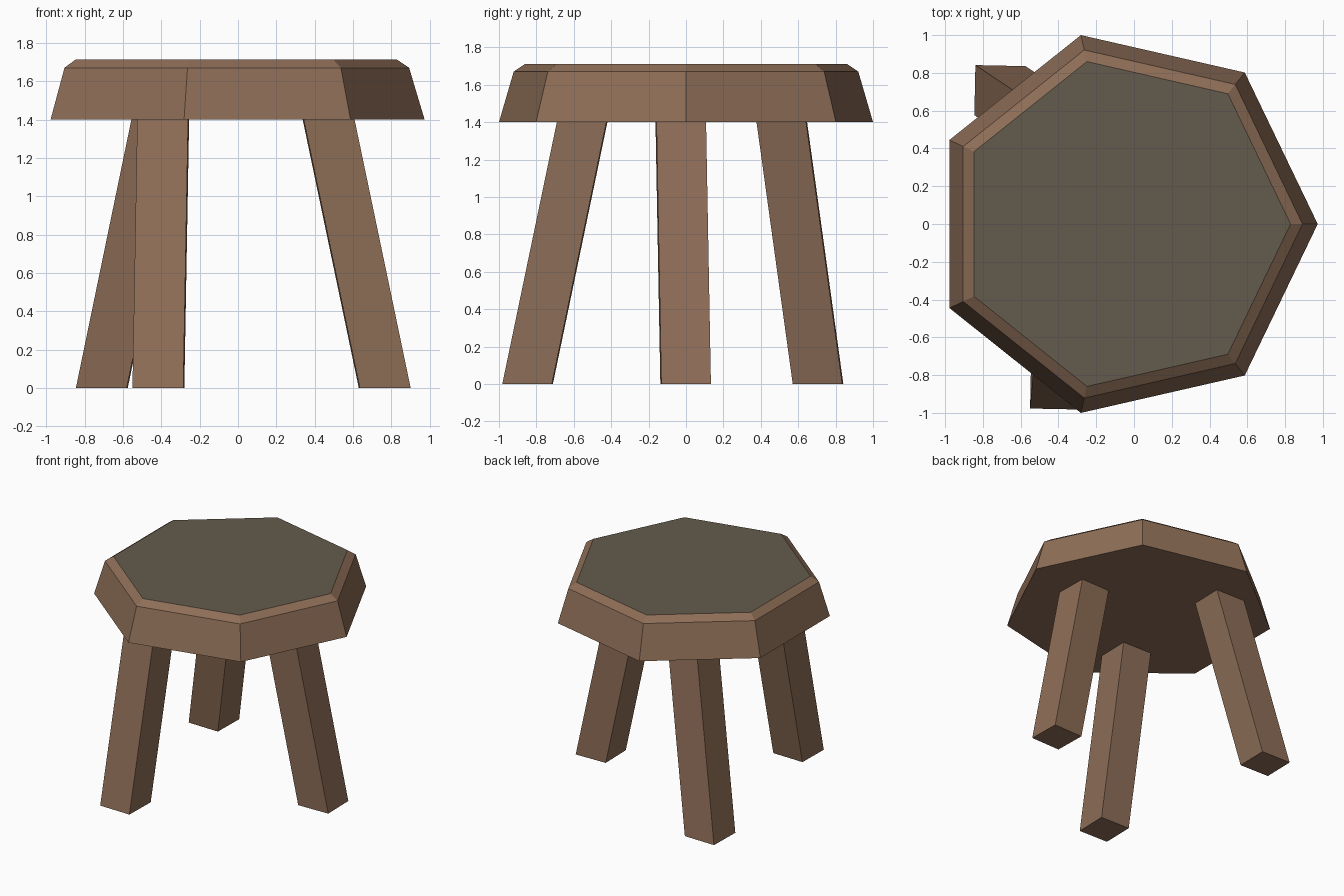
import bpy, bmesh, math
from mathutils import Matrix, Vector

if "Cube" in bpy.data.objects:
    bpy.data.objects.remove(bpy.data.objects["Cube"])


def material(name, rgb):
    m = bpy.data.materials.new(name)
    lin = [((c / 255 + 0.055) / 1.055) ** 2.4 for c in rgb]
    m.diffuse_color = (*lin, 1)
    m.use_nodes = True
    m.node_tree.nodes["Principled BSDF"].inputs["Base Color"].default_value = m.diffuse_color
    return m


wood = material("brown wood", (142, 110, 87))
top = material("dull top", (100, 91, 77))


def loft(name, rings, mats):
    """Skin a stack of equal-sided rings and cap both ends."""
    bm = bmesh.new()
    loops = [[bm.verts.new(p) for p in r] for r in rings]
    n = len(loops[0])
    for a, b in zip(loops, loops[1:]):
        for i in range(n):
            j = (i + 1) % n
            bm.faces.new((a[i], a[j], b[j], b[i]))
    bm.faces.new(loops[0][::-1])
    cap = bm.faces.new(loops[-1])
    cap.material_index = len(mats) - 1
    bmesh.ops.recalc_face_normals(bm, faces=bm.faces)
    me = bpy.data.meshes.new(name)
    bm.to_mesh(me)
    bm.free()
    for m in mats:
        me.materials.append(m)
    ob = bpy.data.objects.new(name, me)
    bpy.context.collection.objects.link(ob)


# Seat: seven-sided, flared sides and a chamfered rim
def ring(r, z):
    return [(r * math.cos(k * math.tau / 7) - 0.053, r * math.sin(k * math.tau / 7), z)
            for k in range(7)]


loft("seat", [ring(1.0257, 1.40), ring(0.945, 1.67), ring(0.882, 1.712)], [wood, top])


# Legs: slanted square posts, each slightly turned
def leg(name, foot, head, turn):
    rot = Matrix.Rotation(math.radians(turn), 3, 'Z')
    h = 0.1325
    square = [rot @ Vector((x, y, 0)) for x, y in ((-h, -h), (h, -h), (h, h), (-h, h))]
    loft(name, [[p + Vector((*c, z)) for p in square]
                for c, z in ((foot, 0), (head, 1.402))], [wood])


leg("front_leg", (-0.415, -0.847), (-0.39, -0.555), -1.2)
leg("back_leg", (-0.71, 0.706), (-0.42, 0.512), -1.2)
leg("right_leg", (0.765, -0.002), (0.472, -0.028), 1.2)
